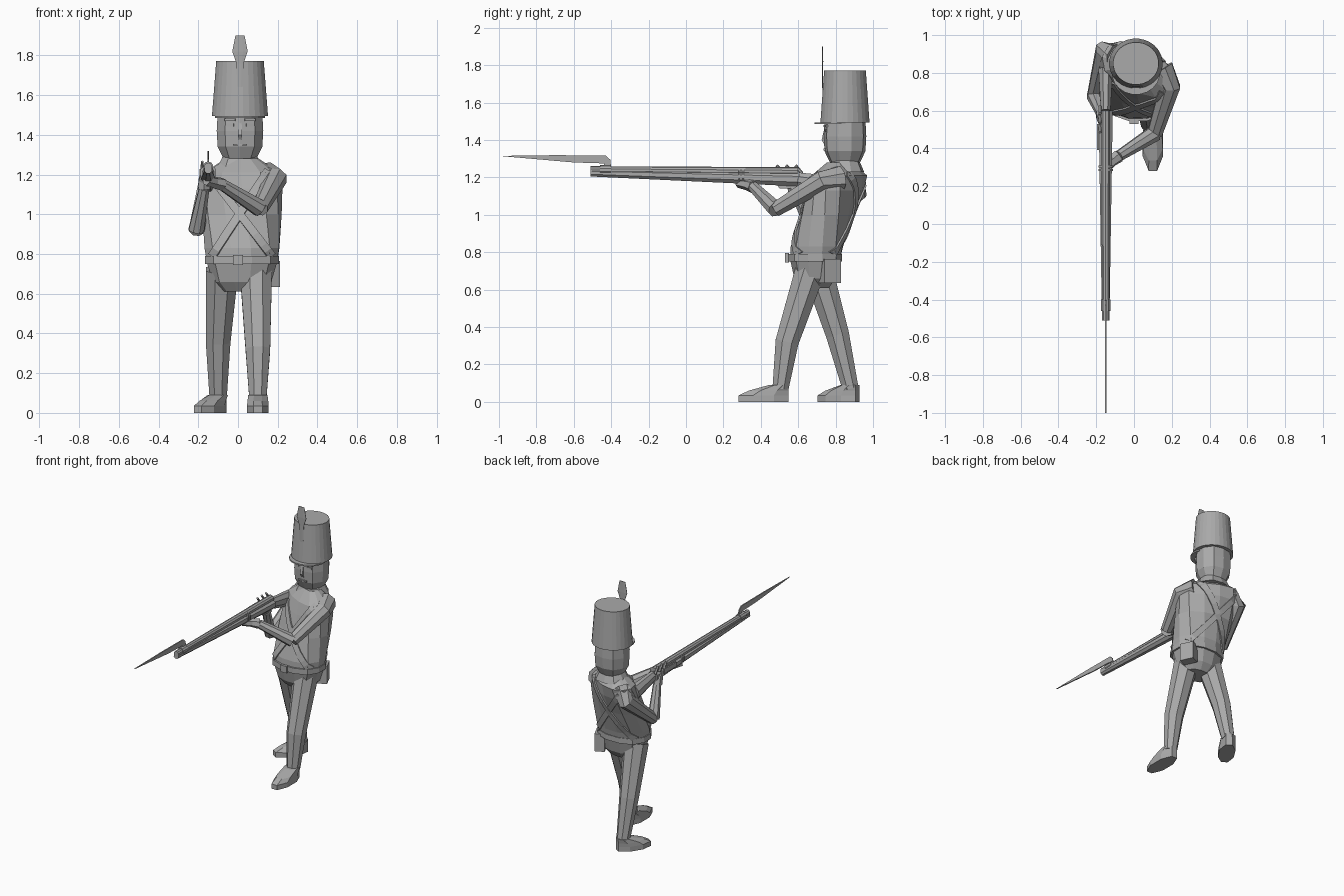
import bpy, bmesh
from math import sin, cos, pi, radians
from mathutils import Vector
from mathutils.bvhtree import BVHTree

cube = bpy.data.objects.get("Cube")
if cube:
    bpy.data.objects.remove(cube)

GREY = (.4, .4, .4, 1)
grey = bpy.data.materials.new("plain grey")
grey.diffuse_color = GREY
grey.use_nodes = True
grey.node_tree.nodes["Principled BSDF"].inputs["Base Color"].default_value = GREY

X_AXIS = Vector((1, 0, 0))
HEAD = Vector((.01, .85))      # plan position of head and hat
WAIST = Vector((.02, .69))     # plan position of the waist
GUN = -.15                     # x of the musket


def finish(name, bm):
    bmesh.ops.recalc_face_normals(bm, faces=bm.faces)
    mesh = bpy.data.meshes.new(name)
    bm.to_mesh(mesh)
    bm.free()
    mesh.materials.append(grey)
    obj = bpy.data.objects.new(name, mesh)
    bpy.context.collection.objects.link(obj)
    return obj


def skin(name, rings):
    """Join equal rings of points into a closed, capped solid."""
    bm = bmesh.new()
    loops = [[bm.verts.new(point) for point in ring] for ring in rings]
    for lower, upper in zip(loops, loops[1:]):
        for i in range(len(lower)):
            bm.faces.new((lower[i - 1], lower[i], upper[i], upper[i - 1]))
    bm.faces.new(loops[0])
    bm.faces.new(loops[-1])
    return finish(name, bm)


def oval(centre, u, v, sides, power):
    """Rounded section: u and v are its half-axis vectors."""
    points = []
    for i in range(sides):
        angle = 2 * pi * (i + .5) / sides
        c, s = cos(angle), sin(angle)
        reach = (abs(c) ** power + abs(s) ** power) ** (-1 / power)
        points.append(centre + (u * c + v * s) * reach)
    return points


def level(plan, z, width, depth, turn=0, sides=10, power=2.5):
    """Horizontal section with half width and half depth, turned about z."""
    t = radians(turn)
    return oval(Vector((plan[0], plan[1], z)), Vector((cos(t), sin(t), 0)) * width,
                Vector((-sin(t), cos(t), 0)) * depth, sides, power)


def stack(name, plan, profile, ratio=1, sides=10, power=2.5):
    """Upright solid from (height, half width) pairs."""
    return skin(name, [level(plan, z, w, w * ratio, 0, sides, power) for z, w in profile])


def limb(name, joints, first, last, sides=8, power=2, flat=1):
    """Solid along joints whose radius runs evenly from first to last."""
    points = [Vector(joint) for joint in joints]
    end = len(points) - 1
    rings = []
    for i, point in enumerate(points):
        along = (points[min(i + 1, end)] - points[max(i - 1, 0)]).normalized()
        v = along.cross(X_AXIS).normalized()
        radius = first + (last - first) * i / end
        rings.append(oval(point, v.cross(along) * radius * flat, v * radius, sides, power))
    return skin(name, rings)


def box(name, centre, size, turn=0):
    x, y, z = centre
    width, depth, height = (Vector(size) / 2)
    skin(name, [level((x, y), z + s * height, width, depth, turn, 4, 50) for s in (-1, 1)])


def plate(name, outline, half):
    """Side outline of (y, z) points, given a thickness about the musket."""
    skin(name, [[Vector((GUN + s * half, y, z)) for y, z in outline] for s in (-1, 1)])


# Jacket: above the waist it leans back and twists toward the aim
rings = []
for z, width in ((.61, .1), (.66, .15), (.76, .18), (.83, .19), (1, .2),
                 (1.13, .21), (1.21, .2), (1.28, .09)):
    lean = min(max((z - .8) / .4, 0), 1)
    rings.append(level(WAIST + Vector((0, lean * .13)), z, width,
                       width * (.75 - lean * .17), -28 * lean, 12))
jacket = skin("jacket", rings)
stack("collar", HEAD, ((1.23, .12), (1.29, .09)), .85)
stack("waist_belt", WAIST, ((.75, .19), (.79, .19)), .77, 12)
box("belt_buckle", (0, .54, .77), (.05, .02, .05))
box("cartridge_pouch", (.16, .77, .7), (.07, .1, .13), 25)

# Crossed shoulder straps laid over the jacket
bm = bmesh.new()
bm.from_mesh(jacket.data)
jacket_surface = BVHTree.FromBMesh(bm)
bm.free()


def strap(name, side, start, end, half=.02, steps=14):
    start, end = Vector(start), Vector(end)
    across = (end - start).orthogonal().normalized() * half
    bm = bmesh.new()
    previous = None
    for i in range(steps + 1):
        pair = []
        for edge in (-across, across):
            spot = start.lerp(end, i / steps) + edge
            hit = jacket_surface.ray_cast(Vector((spot.x, HEAD.y + side, spot.y)),
                                          Vector((0, -side, 0)))[0]
            if hit:
                pair.append(bm.verts.new(hit + Vector((0, side * .005, 0))))
        whole = len(pair) == 2
        if whole and previous:
            bm.faces.new((previous[0], previous[1], pair[1], pair[0]))
        previous = pair if whole else None
    solid = finish(name, bm).modifiers.new("thickness", "SOLIDIFY")
    solid.thickness = .01
    solid.offset = 0


for label, side in (("front", -1), ("back", 1)):
    strap(label + "_strap_from_right", side, (.17, .79), (-.12, 1.17))
    strap(label + "_strap_from_left", side, (-.13, .79), (.15, 1.22))


# Legs stride apart, each ending in a tapered shoe
def leg(label, hip, knee, ankle, turn, length):
    limb(label + "_leg", (hip, knee, ankle), .085, .045, 8, 2.4)
    toe = Vector((sin(radians(turn)), -cos(radians(turn))))
    heel = Vector(ankle[:2]) - toe * .045
    rings = []
    for z, share in ((0, 1), (.035, 1), (.06, .8), (.09, .4)):
        half = length * share / 2
        rings.append(level(heel + toe * half, z, .045 + share * .01, half, turn, 8, 3.5))
    skin(label + "_shoe", rings)


leg("left", (.09, .67, .72), (.1, .54, .32), (.1, .505, .07), 0, .27)
leg("right", (-.08, .7, .72), (-.1, .81, .36), (-.1, .88, .07), -32, .24)

# Arms and hands
left_wrist, right_wrist = (-.08, .36, 1.15), (-.17, .58, 1.13)
left_elbow, right_elbow = (.11, .48, 1.03), (-.21, .68, .92)
limb("left_upper_arm", ((.14, .82, 1.19), (.19, .73, 1.18), left_elbow), .075, .042)
limb("left_forearm", (left_elbow, left_wrist), .045, .03)
limb("left_hand", (left_wrist, (-.12, .33, 1.16), (-.16, .28, 1.17)), .035, .025, 6)
limb("right_upper_arm", ((-.09, .89, 1.19), (-.15, .92, 1.13), right_elbow), .075, .04)
limb("right_forearm", (right_elbow, right_wrist), .042, .028)
limb("right_hand", (right_wrist, (-.17, .57, 1.17), (-.16, .54, 1.21)), .035, .03, 6)

# Head and face
stack("head", HEAD, ((1.25, .07), (1.29, .09), (1.34, .115), (1.42, .12), (1.51, .115)), .95)
limb("nose", ((HEAD.x, .75, 1.47), (HEAD.x, .735, 1.4), (HEAD.x, .75, 1.38)), .012, .016, 4)
box("mouth", (HEAD.x, .74, 1.35), (.07, .01, .01))
for label, s in (("left", 1), ("right", -1)):
    x = HEAD.x + s * .05
    box(label + "_brow", (x, .75, 1.475), (.055, .02, .012), s * 10)
    box(label + "_eye", (x, .75, 1.45), (.04, .015, .015), s * 10)

# Tall hat with visor and plume
stack("hat", HEAD, ((1.495, .142), (1.765, .121), (1.772, .121)), .93, 28, 2)
stack("visor", HEAD - Vector((0, .05)), ((1.485, .128), (1.495, .128)), .9, 20, 2)
stack("plume", (HEAD.x, .73), ((1.64, .015), (1.76, .02), (1.82, .042), (1.9, .025)), .1, 8, 2)

# Musket: barrel over a stock that thickens toward the shoulder
muzzle, breech, butt = -.51, .6, .82
limb("barrel", ((GUN, muzzle, 1.24), (GUN, breech, 1.23)), .02, .025, 10)
limb("fore_stock", ((GUN, muzzle, 1.225), (GUN, breech, 1.19)), .02, .038, 8, 3.5)
limb("butt_stock", ((GUN, breech, 1.19), (GUN, butt, 1.15)), .037, .055, 8, 3.5, .7)
for label, y in (("front", .28), ("rear", .3)):
    limb(label + "_barrel_band", ((GUN, y, 1.21), (GUN, y + .01, 1.21)), .042, .042)
box("lock_plate", (GUN - .04, .46, 1.21), (.01, .14, .035))
for label, y in (("front", .5), ("middle", .55), ("rear", breech)):
    limb(label + "_lock_spur", ((GUN - .03, y + .02, 1.22), (GUN - .03, y - .015, 1.265)),
         .01, .008, 6)
plate("trigger_guard", ((.48, 1.17), (.5, 1.14), (.57, 1.14), (breech, 1.16)), .008)

# Bayonet
plate("bayonet_blade", ((-1, 1.315), (-.6, 1.28), (-.44, 1.275), (-.43, 1.25), (-.4, 1.25),
                        (-.405, 1.295), (-.43, 1.317), (-.7, 1.319)), .004)
limb("bayonet_socket", ((GUN, -.46, 1.24), (GUN, -.4, 1.24)), .026, .026, 10)
